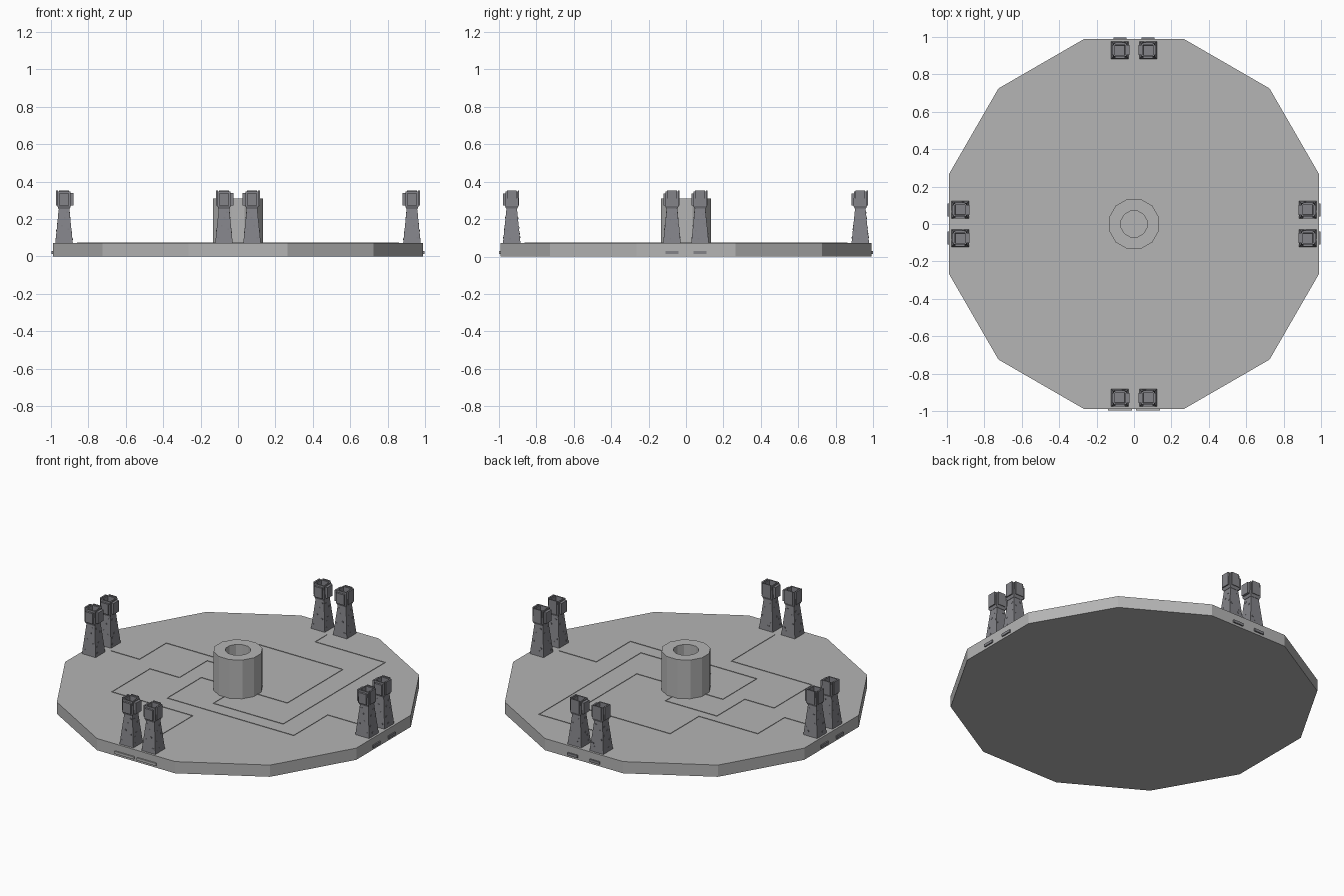
import bpy, bmesh, math, random
from mathutils import Vector, Matrix

if "Cube" in bpy.data.objects:
    bpy.data.objects.remove(bpy.data.objects["Cube"])

def material(name, rgb):
    m = bpy.data.materials.new(name)
    m.diffuse_color = (*rgb, 1)
    m.use_nodes = True
    m.node_tree.nodes["Principled BSDF"].inputs["Base Color"].default_value = m.diffuse_color
    return m

PALE = material("pale_grey", (0.46, 0.46, 0.46))
STONE = material("slate_stone", (0.23, 0.23, 0.25))

def add_object(name, bm, mat):
    bmesh.ops.recalc_face_normals(bm, faces=bm.faces[:])
    me = bpy.data.meshes.new(name)
    bm.to_mesh(me)
    bm.free()
    me.materials.append(mat)
    ob = bpy.data.objects.new(name, me)
    bpy.context.collection.objects.link(ob)
    return ob

def box(bm, lo, hi):
    size = [b - a for a, b in zip(lo, hi)]
    mid = [(a + b) / 2 for a, b in zip(lo, hi)]
    m = Matrix.Translation(mid) @ Matrix.Diagonal((*size, 1))
    bmesh.ops.create_cube(bm, size=1, matrix=m)

def ring(bm, r, z, n=12):
    # corner radius r, flat sides facing the axes
    return [bm.verts.new((r * math.cos(a), r * math.sin(a), z))
            for a in (math.radians(15 + 360 * i / n) for i in range(n))]

def bridge(bm, a, b):
    for i in range(len(a)):
        j = (i + 1) % len(a)
        bm.faces.new((a[i], a[j], b[j], b[i]))

DECK = 0.072

# Twelve-sided base plate
bm = bmesh.new()
low, high = ring(bm, 1.025, 0), ring(bm, 1.025, DECK)
bridge(bm, low, high)
bm.faces.new(low)
bm.faces.new(high)
add_object("base_plate", bm, PALE)

# Hollow central hub
bm = bmesh.new()
rings = [ring(bm, r, z) for r, z in
         ((0.138, DECK - 0.005), (0.138, 0.31), (0.072, 0.31), (0.072, DECK - 0.005))]
for i in range(4):
    bridge(bm, rings[i], rings[(i + 1) % 4])
add_object("central_hub", bm, PALE)

# Thin raised channel lines, from each tower pair to the hub
PATHS = {
    "left": [(-.86, 0), (-.67, 0), (-.67, .26), (-.27, .26), (-.27, .54), (.335, .54), (.335, 0), (.13, 0)],
    "right": [(.86, 0), (.61, 0), (.61, -.33), (-.25, -.33), (-.25, 0), (-.13, 0)],
    "back": [(0, .86), (0, .75), (.475, .75), (.475, -.24), (0, -.24), (0, -.13)],
    "front": [(0, -.86), (0, -.44), (-.55, -.44), (-.55, -.07), (-.35, -.07), (-.35, .2), (0, .2), (0, .13)],
}
W = 0.0015
for side, pts in PATHS.items():
    bm = bmesh.new()
    for (x0, y0), (x1, y1) in zip(pts, pts[1:]):
        box(bm, (min(x0, x1) - W, min(y0, y1) - W, DECK - 0.003),
            (max(x0, x1) + W, max(y0, y1) + W, DECK + 0.003))
    add_object("channel_" + side, bm, PALE)

def frustum(bm, h0, h1, z0, z1):
    q = [(-1, -1), (1, -1), (1, 1), (-1, 1)]
    a = [bm.verts.new((x * h0, y * h0, z0)) for x, y in q]
    b = [bm.verts.new((x * h1, y * h1, z1)) for x, y in q]
    bridge(bm, a, b)
    bm.faces.new(a[::-1])
    return bm.faces.new(b)

# Tower: tapered shaft, hollow head, side plates and small stone chips
random.seed(4)
bm = bmesh.new()
frustum(bm, 0.047, 0.026, DECK - 0.002, 0.275)
frustum(bm, 0.030, 0.036, 0.255, 0.27)
top = frustum(bm, 0.036, 0.034, 0.27, 0.347)
bmesh.ops.recalc_face_normals(bm, faces=bm.faces[:])
bmesh.ops.inset_individual(bm, faces=[top], thickness=0.011)
bmesh.ops.inset_individual(bm, faces=[top], thickness=0.001, depth=-0.03)
for k in range(4):
    turn = Matrix.Rotation(k * math.pi / 2, 4, 'Z')
    start = len(bm.verts)
    out, hi = ((0.050, 0.340), (0.040, 0.352), (0.043, 0.352), (0.046, 0.336))[k]
    box(bm, (0.033, -0.026, 0.272), (out, 0.026, hi))
    for i in range(5):
        t = (i + random.random()) / 5
        z = 0.085 + t * 0.155
        half = 0.047 - 0.021 * (z - DECK) / 0.2
        y = random.uniform(-0.8, 0.8) * half
        box(bm, (half - 0.006, y - 0.005, z - 0.004), (half + 0.002, y + 0.005, z + 0.004))
    bm.verts.ensure_lookup_table()
    bmesh.ops.transform(bm, matrix=turn, verts=bm.verts[start:])
tower = add_object("tower_1", bm, STONE)

# Eight towers in four pairs, mirrored left and right
spots = [(s * 0.075, t * 0.93) for s in (-1, 1) for t in (-1, 1)]
spots += [(t * 0.93, s * 0.075) for s in (-1, 1) for t in (-1, 1)]
for i, (x, y) in enumerate(spots):
    ob = tower
    if i:
        ob = tower.copy()
        ob.name = "tower_%d" % (i + 1)
        bpy.context.collection.objects.link(ob)
    ob.location = (x, y, 0)
    if x > 0:
        # mirrored copy with its own mesh so the normals stay outward
        ob.data = tower.data.copy()
        ob.data.transform(Matrix.Diagonal((-1, 1, 1, 1)))
        ob.data.flip_normals()

# Small plates on the rim below each tower
for k, (name, half) in enumerate((("front", 0.065), ("right", 0.034), ("back", 0.034), ("left", 0.034))):
    bm = bmesh.new()
    for s in (-1, 1):
        c = s * 0.075
        box(bm, (c - half, -0.998, 0.014), (c + half, -0.988, 0.03))
    bm.transform(Matrix.Rotation(k * math.pi / 2, 4, 'Z'))
    add_object("rim_plates_" + name, bm, PALE if name == "front" else STONE)
